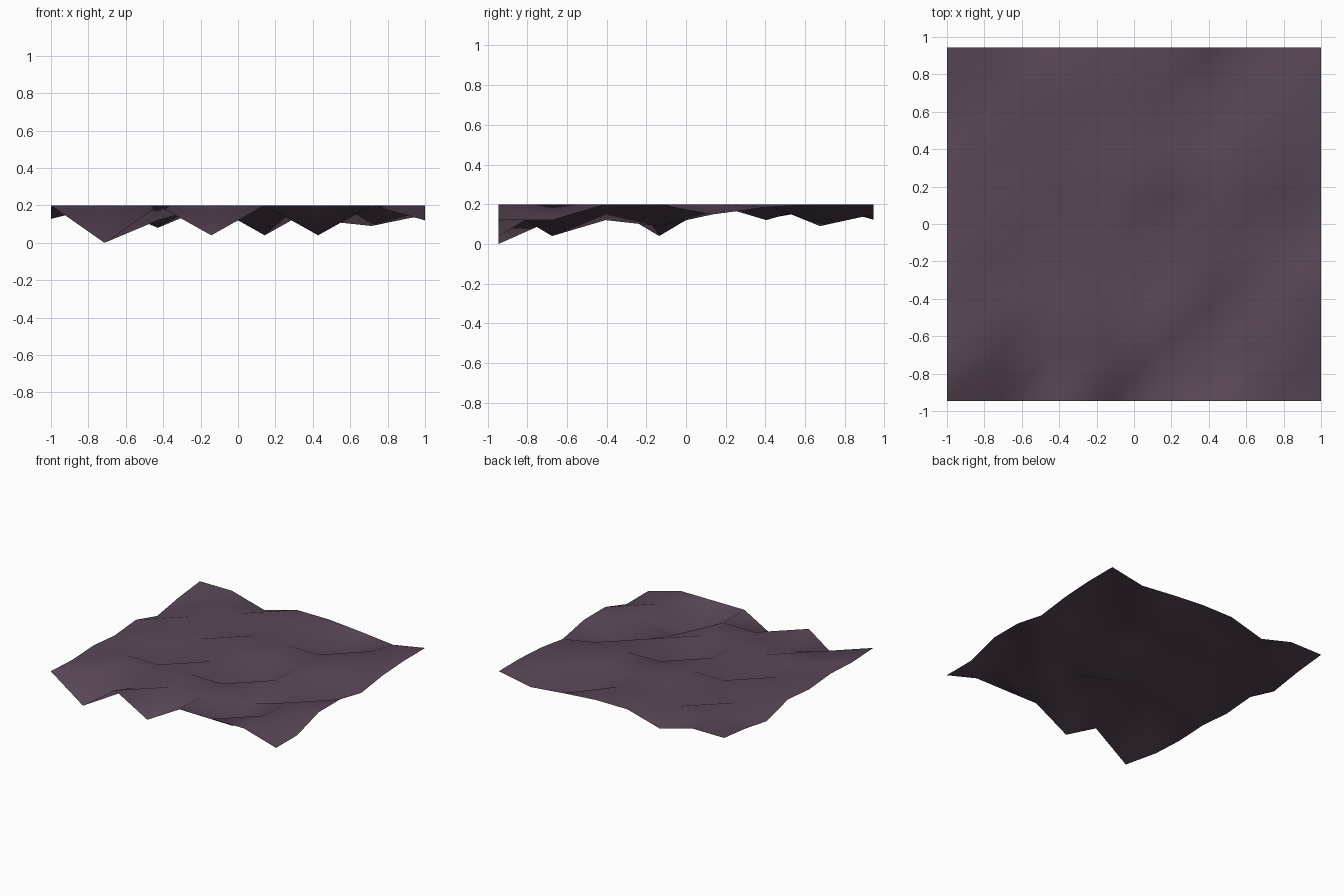
import bpy, bmesh

if "Cube" in bpy.data.objects:
    bpy.data.objects.remove(bpy.data.objects["Cube"])

N = 8                       # vertices per side
HALF_X, HALF_Y = 1.0, 0.945
PLATEAU = 0.2               # the sheet is level here except for its dips

# Dips: (column, row) -> height
DIPS = {
    # front edge
    (1, 0): 0.0, (3, 0): 0.04, (7, 0): 0.12,
    # back edge
    (2, 7): 0.122, (5, 7): 0.177, (6, 7): 0.149,
    # left edge
    (0, 1): 0.187, (0, 3): 0.178, (0, 5): 0.128, (0, 6): 0.172,
    # right edge
    (7, 1): 0.12, (7, 4): 0.149, (7, 5): 0.185,
    # hollows in the middle
    (2, 1): 0.12, (5, 1): 0.04, (5, 2): 0.12, (2, 3): 0.08,
    (4, 3): 0.04, (6, 3): 0.09, (2, 5): 0.12, (5, 6): 0.09,
}

# Ground colour
mat = bpy.data.materials.new("dusky purple ground")
mat.diffuse_color = (0.100, 0.062, 0.095, 1.0)
mat.use_nodes = True
mat.node_tree.nodes["Principled BSDF"].inputs["Base Color"].default_value = mat.diffuse_color

# Uneven ground sheet: grid of triangles split along the rising diagonal
bm = bmesh.new()
grid = {}
for i in range(N):
    for j in range(N):
        x = HALF_X * (2 * i / (N - 1) - 1)
        y = HALF_Y * (2 * j / (N - 1) - 1)
        grid[i, j] = bm.verts.new((x, y, DIPS.get((i, j), PLATEAU)))
for i in range(N - 1):
    for j in range(N - 1):
        a, b = grid[i, j], grid[i + 1, j]
        c, d = grid[i + 1, j + 1], grid[i, j + 1]
        for tri in ((a, b, c), (a, c, d)):
            bm.faces.new(tri).smooth = True

mesh = bpy.data.meshes.new("ground_sheet")
bm.to_mesh(mesh)
bm.free()
mesh.materials.append(mat)
ground = bpy.data.objects.new("ground_sheet", mesh)
bpy.context.collection.objects.link(ground)
